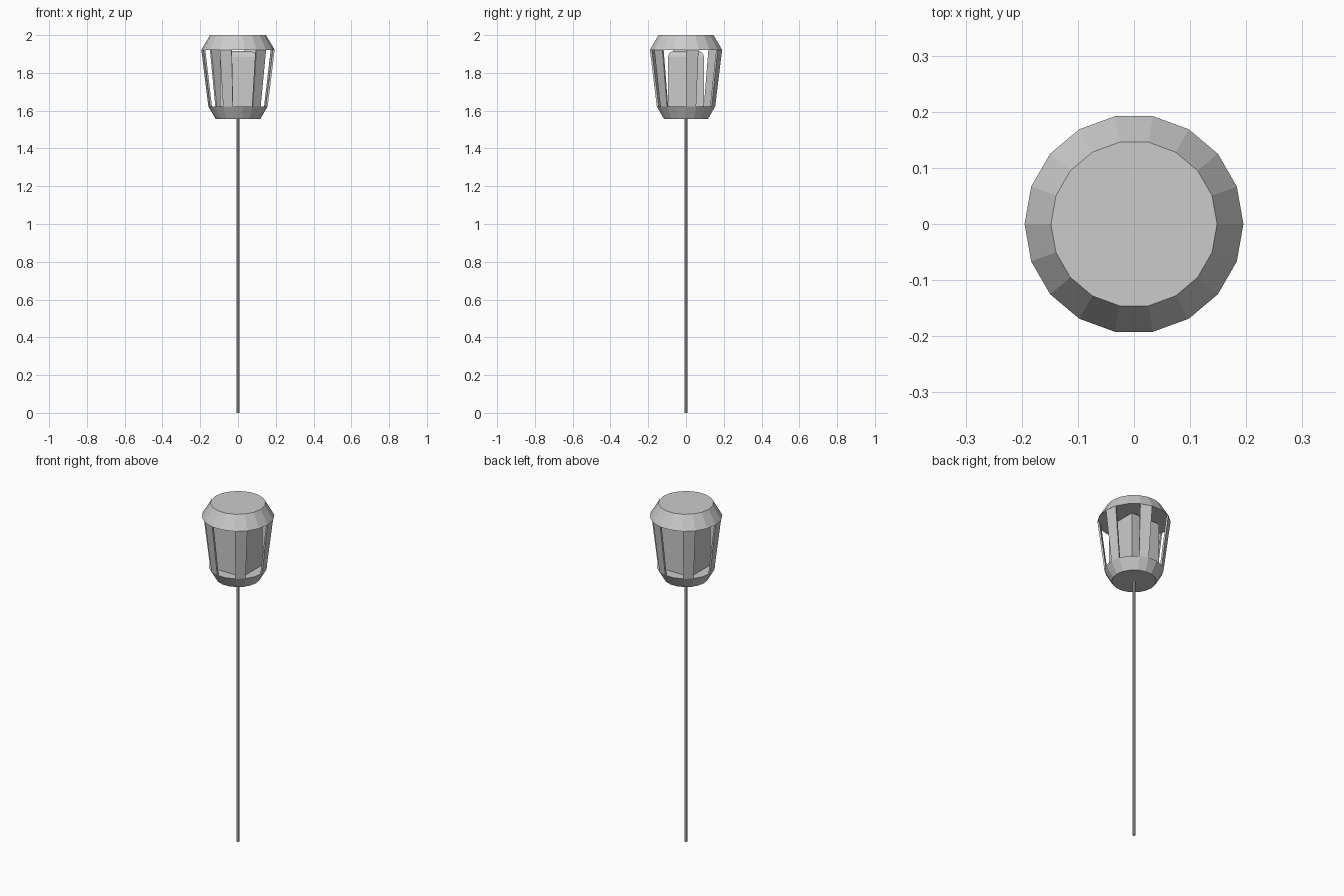
import bpy, bmesh, math
from mathutils import Vector

if "Cube" in bpy.data.objects:
    bpy.data.objects.remove(bpy.data.objects["Cube"])

SIDES = 18
STEP = 2 * math.pi / SIDES


def finish(bm, name):
    bmesh.ops.recalc_face_normals(bm, faces=bm.faces)
    me = bpy.data.meshes.new(name)
    bm.to_mesh(me)
    bm.free()
    ob = bpy.data.objects.new(name, me)
    bpy.context.collection.objects.link(ob)
    return ob


def polar(r, a, z):
    return Vector((r * math.cos(a), r * math.sin(a), z))


def frustum(name, r0, z0, r1, z1, sides=SIDES):
    bm = bmesh.new()
    rings = [[bm.verts.new(polar(r, 2 * math.pi * i / sides, z)) for i in range(sides)]
             for r, z in ((r0, z0), (r1, z1))]
    for i in range(sides):
        j = (i + 1) % sides
        bm.faces.new((rings[0][i], rings[0][j], rings[1][j], rings[1][i]))
    bm.faces.new(rings[0])
    bm.faces.new(rings[1])
    return finish(bm, name)


# Pole, lower cup and sloped cap
frustum("pole", 0.008, 0, 0.008, 1.56, 8)
frustum("lantern_cup", 0.119, 1.557, 0.157, 1.623)
frustum("lantern_cap", 0.195, 1.921, 0.148, 2.0)

# Six slats, each one facet wide, on every third facet
THICK = 0.01
for k in range(6):
    a0 = 3 * k * STEP
    bm = bmesh.new()
    loops = [[bm.verts.new(polar(r - t, a, z)) for a, r, z in (
        (a0, 0.157, 1.623), (a0 + STEP, 0.157, 1.623),
        (a0 + STEP, 0.194, 1.921), (a0, 0.194, 1.921))] for t in (0, THICK)]
    for lp in loops:
        bm.faces.new(lp)
    for i in range(4):
        j = (i + 1) % 4
        bm.faces.new((loops[0][i], loops[0][j], loops[1][j], loops[1][i]))
    finish(bm, f"slat_{k + 1}")

# Square lamp block with rounded top edges
bm = bmesh.new()
bmesh.ops.create_cube(bm, size=1)
for v in bm.verts:
    v.co = (v.co.x * 0.19, v.co.y * 0.19, 1.915 if v.co.z > 0 else 1.623)
top = [e for e in bm.edges if all(v.co.z > 1.9 for v in e.verts)]
bmesh.ops.bevel(bm, geom=top, offset=0.03, segments=4, profile=0.5, affect='EDGES')
finish(bm, "lamp_block")
